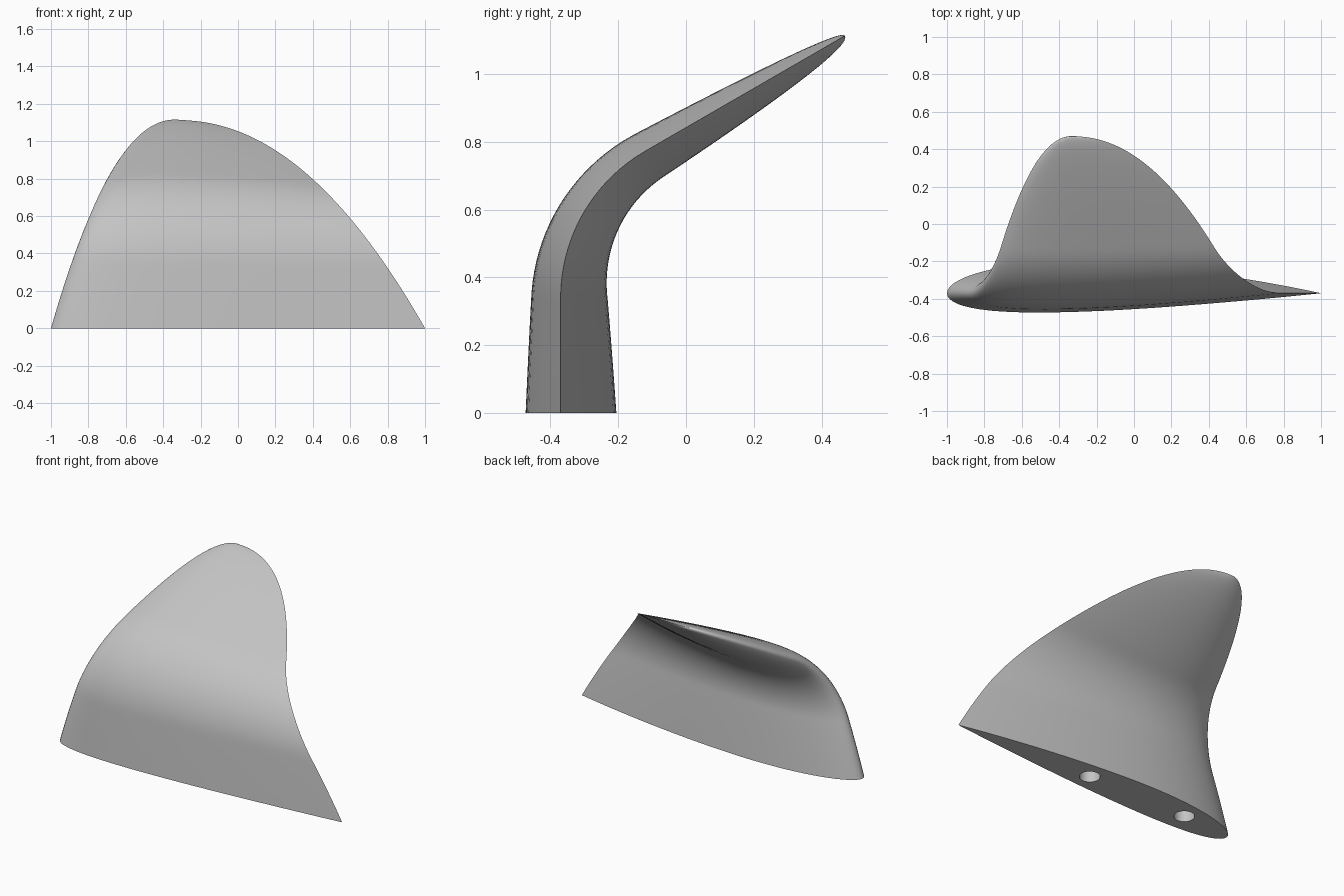
import bpy, bmesh, math

if "Cube" in bpy.data.objects:
    bpy.data.objects.remove(bpy.data.objects["Cube"], do_unlink=True)

HEIGHT, TIP_X, POWER = 1.113, -0.33, 2.1
BEND_START, BEND_RADIUS, BEND = 0.34, 0.5, math.radians(60)
ROOT_Y = -0.37
RINGS, HALF = 72, 36

grey = bpy.data.materials.new("fin_grey")
grey.use_nodes = True
colour = (0.55, 0.55, 0.55, 1)
grey.diffuse_color = colour
grey.node_tree.nodes["Principled BSDF"].inputs["Base Color"].default_value = colour


def camber(c, m=0.0165, p=0.4):
    if c < p:
        return m / p**2 * (2 * p * c - c * c)
    return m / (1 - p)**2 * (1 - 2 * p + 2 * p * c - c * c)


def thickness(c, t=0.133):
    return 5 * t * (0.2969 * math.sqrt(c) - 0.126 * c - 0.3516 * c**2
                    + 0.2843 * c**3 - 0.1036 * c**4)


def spine(z):
    """Depth and lean angle of the fin at a height: straight, arc, straight."""
    a = math.asin(min(max((z - BEND_START) / BEND_RADIUS, 0), math.sin(BEND)))
    y = ROOT_Y + BEND_RADIUS * (1 - math.cos(a))
    arc_top = BEND_START + BEND_RADIUS * math.sin(BEND)
    return y + max(z - arc_top, 0) * math.tan(BEND), a


# Closed wing section: back side from nose to tail, then front side to the nose
section = []
for i in range(2 * HALF):
    c = (1 - math.cos(math.pi * i / HALF)) / 2
    side = 1 if i <= HALF else -1
    section.append((c, camber(c) + side * thickness(c) if i != HALF else 0))

# Fin: loft of scaled sections along the bent spine
bm = bmesh.new()
rings = []
for k in range(RINGS):
    w = 1 - k / RINGS
    z = HEIGHT * (1 - w**POWER)
    y, a = spine(z)
    rings.append([bm.verts.new((TIP_X + w * (2 * c - 0.67),
                                y + 2 * w * d * math.cos(a),
                                z - 2 * w * d * math.sin(a))) for c, d in section])
n = len(section)
for low, high in zip(rings, rings[1:]):
    for i in range(n):
        j = (i + 1) % n
        bm.faces.new((low[i], low[j], high[j], high[i]))
tip = bm.verts.new((TIP_X, spine(HEIGHT)[0], HEIGHT))
for i in range(n):
    bm.faces.new((rings[-1][i], rings[-1][(i + 1) % n], tip))
bm.faces.new(rings[0])
bmesh.ops.recalc_face_normals(bm, faces=bm.faces)
mesh = bpy.data.meshes.new("fin")
bm.to_mesh(mesh)
bm.free()
fin = bpy.data.objects.new("fin", mesh)
bpy.context.collection.objects.link(fin)
mesh.materials.append(grey)

# Two mounting holes in the base
for x in (-0.66, 0.045):
    bpy.ops.mesh.primitive_cylinder_add(vertices=40, radius=0.06, depth=0.6,
                                        location=(x, ROOT_Y + 0.03, 0))
    cutter = bpy.context.object
    cutter.name = "hole_cutter"
    cutter.hide_render = True
    cutter.data.materials.append(grey)
    bpy.ops.object.select_all(action="DESELECT")
    fin.select_set(True)
    bpy.context.view_layer.objects.active = fin
    cut = fin.modifiers.new("mounting_hole", "BOOLEAN")
    cut.operation, cut.solver, cut.object = "DIFFERENCE", "EXACT", cutter
    bpy.ops.object.modifier_apply(modifier=cut.name)
    bpy.data.objects.remove(cutter, do_unlink=True)

bpy.ops.object.shade_smooth_by_angle(angle=math.radians(35))
